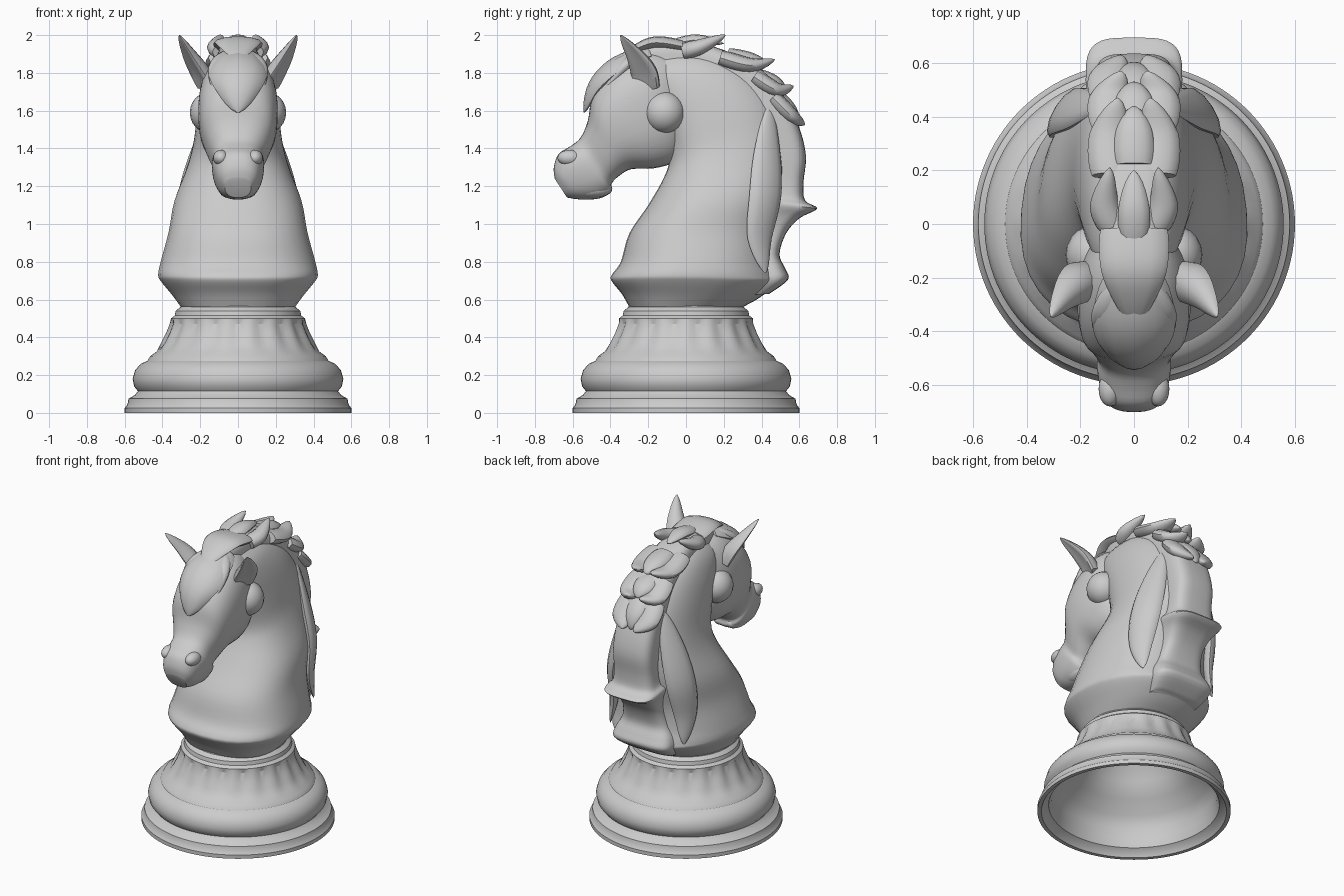
import bpy, bmesh
from math import sin, cos, pi, radians
from mathutils import Vector


def finish(name, bm, angle=38):
    bmesh.ops.recalc_face_normals(bm, faces=bm.faces)
    me = bpy.data.meshes.new(name)
    bm.to_mesh(me)
    bm.free()
    ob = bpy.data.objects.new(name, me)
    bpy.context.collection.objects.link(ob)
    bpy.ops.object.select_all(action='DESELECT')
    ob.select_set(True)
    bpy.context.view_layer.objects.active = ob
    bpy.ops.object.shade_smooth_by_angle(angle=radians(angle))
    return ob


def skin(name, rings, caps=True, angle=38):
    bm = bmesh.new()
    vs = [[bm.verts.new(p) for p in r] for r in rings]
    n = len(rings[0])
    for a, b in zip(vs, vs[1:]):
        for i in range(n):
            j = (i + 1) % n
            bm.faces.new((a[i], a[j], b[j], b[i]))
    if caps:
        bm.faces.new(vs[0])
        bm.faces.new(vs[-1])
    return finish(name, bm, angle)


def smooth(rows, steps=4):
    """Catmull-Rom interpolation of equally long number rows."""
    out = []
    for i in range(len(rows) - 1):
        p = [rows[max(0, min(len(rows) - 1, i + k))] for k in (-1, 0, 1, 2)]
        for s in range(steps):
            t = s / steps
            out.append([0.5 * (2 * b + (c - a) * t + (2 * a - 5 * b + 4 * c - d) * t * t
                               + (3 * b - a - 3 * c + d) * t ** 3) for a, b, c, d in zip(*p)])
    return out + [list(rows[-1])]


def spow(v, e):
    return abs(v) ** e * (1 if v >= 0 else -1)


def loft(name, rows, n=2.3, seg=36, taper=0.0):
    """Rows: first edge y,z / second edge y,z / half width."""
    rings = []
    for y0, z0, y1, z1, w in smooth(rows):
        ring = []
        for k in range(seg):
            a = 2 * pi * k / seg
            u, s = spow(cos(a), 2 / n), spow(sin(a), 2 / n)
            ring.append((w * s * (1 + taper * u), (y0 + y1) / 2 + (y0 - y1) / 2 * u,
                         (z0 + z1) / 2 + (z0 - z1) / 2 * u))
        rings.append(ring)
    return skin(name, rings)


def lock(name, path, w, th, side=(1, 0, 0), start=0.2, cup=0.0, mirror=False):
    """Pointed leaf of hair (or an ear) swept along a path."""
    for sx in ((1, -1) if mirror else (1,)):
        pts = [Vector((p[0] * sx, p[1], p[2])) for p in smooth(path, 5)]
        sd = Vector((side[0], side[1] * sx, side[2] * sx)).normalized()
        rings = []
        for i, p in enumerate(pts):
            t = i / (len(pts) - 1)
            tan = (pts[min(i + 1, len(pts) - 1)] - pts[max(i - 1, 0)]).normalized()
            nrm = tan.cross(sd).normalized()
            f = max(0.02, sin(pi * (start + (1 - start) * t))) ** 0.8
            rings.append([p + sd * (w * f * cos(a)) + nrm * (th * f * sin(a) + cup * f * cos(a) ** 2)
                          for a in (2 * pi * k / 12 for k in range(12))])
        skin(name + ('_right' if sx > 0 else '_left') if mirror else name, rings, angle=50)


def blob(name, loc, scale):
    for sx in (1, -1):
        bm = bmesh.new()
        bmesh.ops.create_uvsphere(bm, u_segments=20, v_segments=12, radius=1)
        for v in bm.verts:
            v.co = Vector((v.co.x * scale[0] + loc[0] * sx, v.co.y * scale[1] + loc[1],
                           v.co.z * scale[2] + loc[2]))
        finish(name + ('_right' if sx > 0 else '_left'), bm)


# Turned base: hollow shell following the outside, faint leaf band
profile = [(.01, .56), (.2, .55), (.28, .49), (.32, .40), (.39, .31), (.47, .24), (.51, .17),
           (.515, .10), (.53, .045), (.56, .025), (.575, 0), (.60, 0),
           (.60, .025), (.585, .045), (.58, .075), (.545, .095), (.53, .115), (.55, .14), (.558, .18),
           (.545, .225), (.515, .26), (.48, .275), (.465, .30), (.43, .325), (.40, .37), (.375, .42),
           (.355, .47), (.355, .50), (.335, .515), (.33, .54), (.305, .56), (.29, .62)]
rings = []
for i, (r, z) in enumerate(profile):
    amp = .007 if .35 < z < .48 and i > 12 else 0
    rings.append([((r + amp * cos(18 * a)) * cos(a), (r + amp * cos(18 * a)) * sin(a), z)
                  for a in (2 * pi * k / 108 for k in range(108))])
skin('turned_base', rings, angle=30)

# Neck and chest
loft('neck', [
    (-.30, .56, .30, .56, .30), (-.34, .63, .39, .61, .345), (-.395, .70, .49, .69, .405),
    (-.39, .735, .49, .73, .42), (-.345, .80, .47, .82, .405), (-.30, .95, .48, .97, .365),
    (-.20, 1.1, .53, 1.15, .335), (-.115, 1.25, .55, 1.35, .27), (-.09, 1.35, .53, 1.52, .235),
    (-.12, 1.5, .46, 1.68, .215), (-.18, 1.65, .35, 1.80, .19), (-.22, 1.78, .2, 1.88, .15),
    (-.18, 1.88, .05, 1.92, .08)], n=2.3, taper=.09)

# Head and muzzle
loft('head', [
    (-.03, 1.88, .02, 1.42, .12), (-.2, 1.91, -.06, 1.33, .19), (-.38, 1.825, -.17, 1.295, .21),
    (-.49, 1.69, -.29, 1.29, .195), (-.52, 1.545, -.36, 1.25, .162), (-.56, 1.455, -.395, 1.21, .135),
    (-.615, 1.41, -.395, 1.17, .138), (-.675, 1.37, -.46, 1.135, .128),
    (-.70, 1.30, -.56, 1.13, .105), (-.695, 1.24, -.63, 1.14, .07)], n=2.5, taper=.06)
blob('cheek', (.15, -.115, 1.59), (.105, .11, .11))
blob('eye', (.165, -.30, 1.665), (.042, .06, .04))
blob('nostril', (.09, -.615, 1.35), (.042, .065, .042))
blob('lip', (.045, -.50, 1.187), (.058, .11, .05))

# Ears, cupped and flared outward
lock('ear', [(.14, -.19, 1.72), (.185, -.21, 1.81), (.245, -.26, 1.90), (.31, -.345, 2.0)],
     .085, .038, side=(.55, .75, .25), start=.38, cup=-.035, mirror=True)

# Mane strip following the crest, with a flared shelf low on the back and a wide tail
loft('mane', [
    (.44, .63, .28, .62, .18), (.54, .705, .30, .69, .215), (.525, .765, .30, .76, .205),
    (.495, .84, .30, .83, .17), (.53, .95, .32, .95, .145),
    (.60, 1.03, .36, 1.05, .155), (.695, 1.082, .38, 1.12, .18), (.63, 1.125, .40, 1.16, .155),
    (.622, 1.22, .40, 1.22, .145), (.635, 1.36, .40, 1.32, .145), (.60, 1.51, .38, 1.43, .145),
    (.525, 1.67, .32, 1.54, .145), (.41, 1.81, .24, 1.64, .135), (.24, 1.905, .14, 1.70, .125),
    (.06, 1.96, .02, 1.74, .11), (-.12, 1.965, -.10, 1.76, .10), (-.24, 1.92, -.18, 1.76, .07)], n=3.6)

# Layered tufts along the crest
lock('crest_leaf', [(0, -.08, 1.95), (0, .06, 1.975), (0, .20, 1.955)], .06, .03)
for i, (path, w) in enumerate([
        ([(.08, -.02, 1.91), (.11, .08, 1.94), (.09, .21, 2.0)], .06),
        ([(.08, .18, 1.88), (.09, .34, 1.84), (.06, .47, 1.87)], .085),
        ([(.08, .36, 1.78), (.09, .48, 1.71), (.05, .57, 1.73)], .085),
        ([(.08, .46, 1.67), (.09, .56, 1.57), (.05, .63, 1.525)], .085)]):
    lock('mane_tuft_%d' % i, path, w, .045, start=.35, mirror=True)
for i, (y, z, dy, dz) in enumerate([(.22, 1.89, .22, -.05), (.38, 1.78, .15, -.07), (.48, 1.67, .12, -.15)]):
    lock('mane_middle_%d' % i, [(0, y, z), (0, y + dy * .6, z + dz * .5), (0, y + dy, z + dz)],
         .08, .045, start=.35)

# Long hair swept down the sides of the neck, lying on the surface
lock('side_hair', [(.13, .44, 1.62), (.195, .43, 1.40), (.255, .42, 1.15), (.27, .39, .92), (.28, .42, .74)],
     .10, .04, side=(-.5, .8, 0), start=.02, mirror=True)

# Forelock over the brow
lock('forelock', [(0, -.19, 1.91), (0, -.36, 1.84), (0, -.48, 1.73), (0, -.54, 1.59)], .155, .05, cup=-.03)
lock('forelock_top', [(0, -.02, 1.94), (0, -.16, 1.96), (0, -.27, 1.925), (0, -.38, 1.86)], .13, .035, start=.4)
lock('forelock_side', [(.05, -.22, 1.90), (.10, -.33, 1.83), (.12, -.44, 1.70)], .06, .035, mirror=True)
